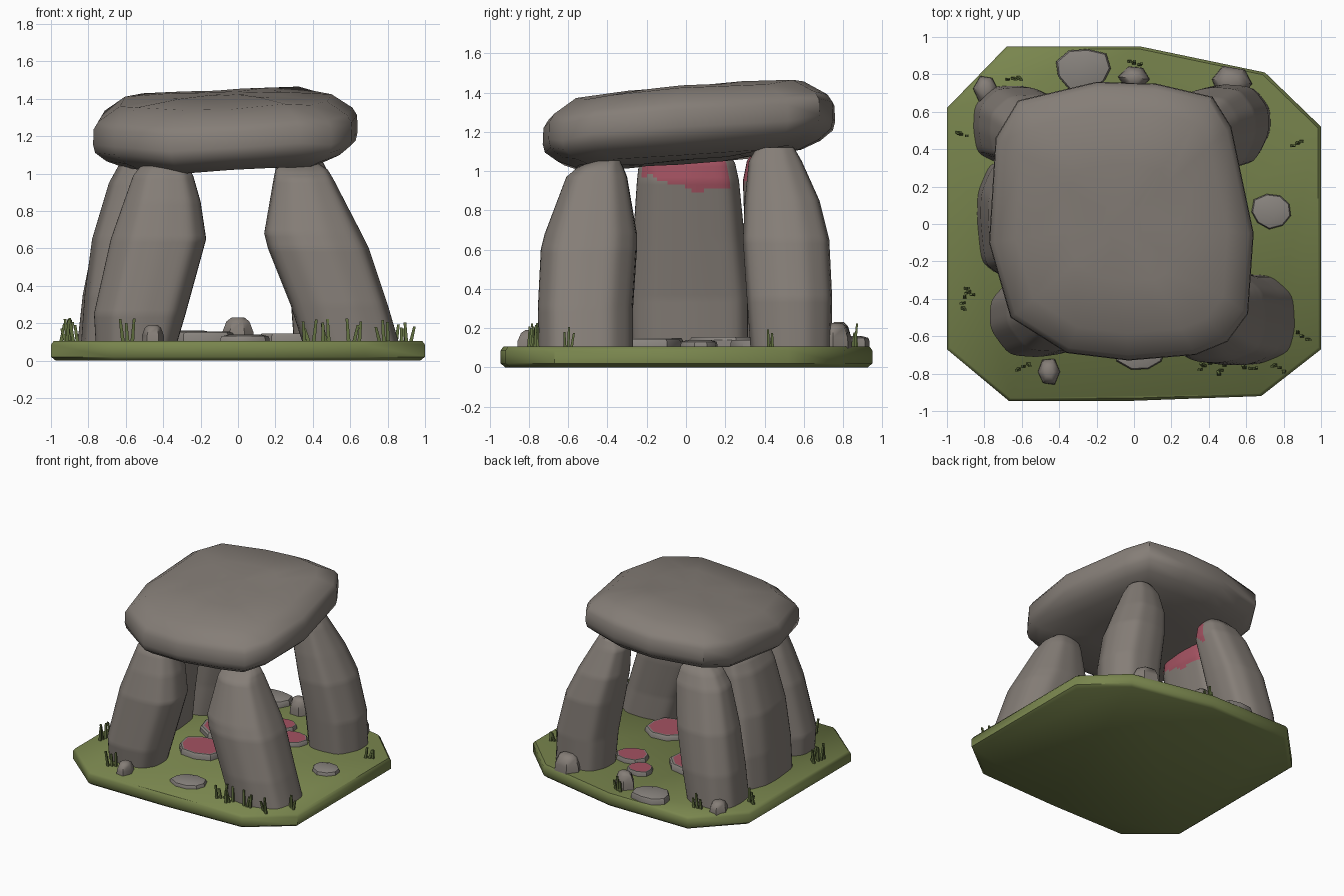
import bpy, bmesh, math, random
from mathutils import Vector, noise

if "Cube" in bpy.data.objects:
    bpy.data.objects.remove(bpy.data.objects["Cube"])

random.seed(4)


def mat(name, rgb):
    m = bpy.data.materials.new(name)
    m.diffuse_color = (*rgb, 1)
    m.use_nodes = True
    m.node_tree.nodes["Principled BSDF"].inputs["Base Color"].default_value = m.diffuse_color
    return m


STONE = mat("grey stone", (0.235, 0.208, 0.185))
PALE = mat("pale stone", (0.25, 0.23, 0.21))
RED = mat("red paint", (0.37, 0.085, 0.12))
GRASS = mat("grass green", (0.19, 0.235, 0.075))
BLADE = mat("dark blade green", (0.12, 0.16, 0.05))


def finish(name, bm, mats, angle=35):
    bmesh.ops.recalc_face_normals(bm, faces=bm.faces)
    me = bpy.data.meshes.new(name)
    bm.to_mesh(me)
    bm.free()
    for m in mats:
        me.materials.append(m)
    ob = bpy.data.objects.new(name, me)
    bpy.context.collection.objects.link(ob)
    bpy.ops.object.select_all(action='DESELECT')
    ob.select_set(True)
    bpy.context.view_layer.objects.active = ob
    bpy.ops.object.shade_smooth_by_angle(angle=math.radians(angle))
    return ob


def loft(rings):
    """Skin closed rings of points and cap both ends."""
    bm = bmesh.new()
    vs = [[bm.verts.new(p) for p in r] for r in rings]
    n = len(rings[0])
    for a, b in zip(vs, vs[1:]):
        for i in range(n):
            j = (i + 1) % n
            bm.faces.new((a[i], a[j], b[j], b[i]))
    bm.faces.new(vs[0][::-1])
    bm.faces.new(vs[-1])
    return bm


def outline(corners, sub):
    """Split each side of a closed polygon, slightly rounding its corners."""
    pts, n = [], len(corners)
    for i, a in enumerate(corners):
        b = corners[(i + 1) % n]
        pts += [(a[0] + (b[0] - a[0]) * k / sub, a[1] + (b[1] - a[1]) * k / sub)
                for k in range(sub)]
    m = len(pts)
    for _ in range(3):
        pts = [tuple((pts[i - 1][c] + 2 * pts[i][c] + pts[(i + 1) % m][c]) / 4 for c in (0, 1))
               for i in range(m)]
    return pts


# Grassy ground slab
plan = [(-.68, .95), (.03, .95), (.7, .81), (1, .52), (1, -.67), (.68, -.92),
        (0, -.945), (-.67, -.945), (-1, -.67), (-1, .62)]
finish("ground_slab", loft([[(x * s, y * s, z) for x, y in plan] for s, z in
       ((.975, 0), (1, .02), (1, .085), (.985, .105))]), [GRASS], 50)


# Upright stones: keys are (z, x0, x1, y0, y1) extents of the leaning boulder
def upright(name, keys, painted, rot=0.0, sides=10):
    corners = []
    for i in range(sides):
        a = rot + 2 * math.pi * (i + random.uniform(-.18, .18)) / sides
        c, s = math.cos(a), math.sin(a)
        r = (abs(c) ** 3.2 + abs(s) ** 3.2) ** (-1 / 3.2)
        corners.append((c * r, s * r))
    flat = outline(corners, 6)
    lox, hix = min(c[0] for c in flat), max(c[0] for c in flat)
    loy, hiy = min(c[1] for c in flat), max(c[1] for c in flat)
    unit = [((x - lox) / (hix - lox), (y - loy) / (hiy - loy)) for x, y in flat]
    rings = []
    for a, b in zip(keys, keys[1:]):
        steps = max(1, round((b[0] - a[0]) / .02))
        for k in range(steps + (b is keys[-1])):
            z, x0, x1, y0, y1 = (p + (q - p) * k / steps for p, q in zip(a, b))
            rings.append([(x0 + (x1 - x0) * u, y0 + (y1 - y0) * v, z) for u, v in unit])
    bm = loft(rings)
    bmesh.ops.recalc_face_normals(bm, faces=bm.faces)
    if painted:  # worn paint near the top of the inward faces
        for f in bm.faces:
            c = f.calc_center_median()
            inward = Vector((-c.x, -c.y, 0)).normalized()
            edge = .93 + .14 * noise.noise(c * 7)
            if f.normal.dot(inward) > .42 and c.z > edge:
                f.material_index = 1
    finish(name, bm, [STONE, RED], 60)


upright("front_left_upright", [
    (.08, -.76, -.33, -.69, -.31), (.25, -.77, -.28, -.71, -.29), (.65, -.68, -.17, -.68, -.27),
    (.85, -.61, -.2, -.63, -.28), (.99, -.56, -.24, -.58, -.31), (1.04, -.52, -.27, -.54, -.33)], True, .3)
upright("front_right_upright", [
    (.08, .35, .865, -.75, -.27), (.3, .28, .8, -.755, -.27), (.6, .16, .7, -.74, -.25),
    (.68, .14, .66, -.72, -.25), (.97, .19, .51, -.61, -.3), (1.02, .2, .48, -.55, -.32),
    (1.06, .24, .42, -.45, -.34)], False, .5)
upright("middle_left_upright", [
    (.08, -.84, -.56, -.27, .33), (.35, -.82, -.53, -.28, .33), (.65, -.78, -.47, -.27, .3),
    (.95, -.69, -.41, -.25, .27), (1.04, -.64, -.42, -.24, .25), (1.09, -.58, -.45, -.2, .22)], True, .1)
upright("back_left_upright", [
    (.08, -.86, -.46, .31, .74), (.35, -.83, -.4, .31, .73), (.65, -.77, -.33, .3, .69),
    (.95, -.67, -.27, .29, .6), (1.05, -.6, -.29, .31, .55), (1.1, -.53, -.33, .34, .5)], True, .7)
upright("back_right_upright", [
    (.08, .3, .73, .33, .74), (.35, .28, .72, .31, .745), (.65, .23, .65, .29, .73),
    (.85, .2, .56, .3, .68), (1.05, .2, .46, .32, .59), (1.12, .25, .42, .36, .55)], False, .4)

# Capstone: one plan outline scaled through its height, tilted up to the back
cap = [(-.2, .76), (.12, .75), (.42, .68), (.52, .52), (.64, -.05), (.61, -.48), (.5, -.63),
       (.33, -.7), (-.03, -.73), (-.36, -.69), (-.66, -.5), (-.775, -.1), (-.74, .46), (-.62, .66)]
cx, cy = -.06, 0
rings = []
for s, z in ((.4, 1.05), (.77, 1.065), (.9, 1.105), (.985, 1.155), (1, 1.2), (.995, 1.285), (.96, 1.325),
             (.8, 1.4), (.42, 1.425), (.15, 1.43)):
    ring = []
    for i, (x, y) in enumerate(cap):
        px, py = cx + (x - cx) * s, cy + (y - cy) * s
        wob = .012 * math.sin(i * 2.3 + z * 3) * s
        ring.append((px, py, z + .085 * py + .04 * px + wob))
    rings.append(ring)
finish("capstone", loft(rings), [STONE], 42)


# Loose flat pavers, some with painted tops: (x, y, rx, ry, top, painted)
def paver(i, x, y, rx, ry, top, painted):
    n = 9
    pts = []
    for k in range(n):
        a = 2 * math.pi * k / n + i
        r = random.uniform(.9, 1.08)
        pts.append((math.cos(a) * rx * r, math.sin(a) * ry * r))
    lv = [(1, .09), (1, top - .015), (.94, top)] + ([(.86, top)] if painted else [(.6, top + .01)])
    bm = loft([[(x + u * s, y + v * s, z) for u, v in pts] for s, z in lv])
    if painted:
        bm.faces.ensure_lookup_table()
        bm.faces[-1].material_index = 1
    finish("paver_%d" % i, bm, [PALE, RED])


for i, p in enumerate([
        (-.2, -.17, .19, .16, .15, True), (-.23, .205, .22, .18, .155, True),
        (.28, -.19, .18, .16, .145, True), (.24, .34, .12, .11, .14, True),
        (.06, .5, .1, .09, .14, True), (.04, -.68, .14, .11, .13, False),
        (.735, .07, .115, .1, .13, False), (-.27, .83, .15, .115, .15, False)]):
    paver(i, *p)


# Small boulders: (x, y, radius x, radius y, top)
for i, (x, y, rx, ry, top) in enumerate([
        (-.455, -.79, .066, .075, .19), (-.79, .72, .065, .08, .18),
        (.0, .78, .08, .065, .23), (.52, .76, .11, .09, .225)]):
    pts = [(math.cos(k * math.pi / 3 + i) * random.uniform(.9, 1.1),
            math.sin(k * math.pi / 3 + i) * random.uniform(.9, 1.1)) for k in range(6)]
    h = top - .1
    finish("small_boulder_%d" % i, loft([[(x + u * rx * s, y + v * ry * s, .09 + (h + .01) * t)
           for u, v in pts] for s, t in ((1, 0), (.97, .45), (.72, .85), (.4, 1))]), [STONE], 45)

# Grass tufts of thin leaning blades
bm = bmesh.new()
square = ((-1, -1), (1, -1), (1, 1), (-1, 1))
for x, y in [(-.65, .78), (0, .86), (-.92, .48), (.87, .43), (-.88, -.36), (-.91, -.42),
             (-.59, -.76), (.47, -.78), (.62, -.77), (.78, -.77), (.9, -.6), (.38, -.76)]:
    d = random.uniform(0, 3.14)
    for k in (-1, 0, 1):
        bx, by = x + k * .028 * math.cos(d), y + k * .028 * math.sin(d)
        h = random.uniform(.07, .13)
        lx, ly = random.uniform(-.025, .025), random.uniform(-.015, .015)
        lo = [bm.verts.new((bx + u * .01, by + v * .007, .095)) for u, v in square]
        hi = [bm.verts.new((bx + lx + u * .007, by + ly + v * .005, .1 + h)) for u, v in square]
        for j in range(4):
            bm.faces.new((lo[j], lo[(j + 1) % 4], hi[(j + 1) % 4], hi[j]))
        bm.faces.new(hi)
        bm.faces.new(lo[::-1])
finish("grass_tufts", bm, [BLADE])
